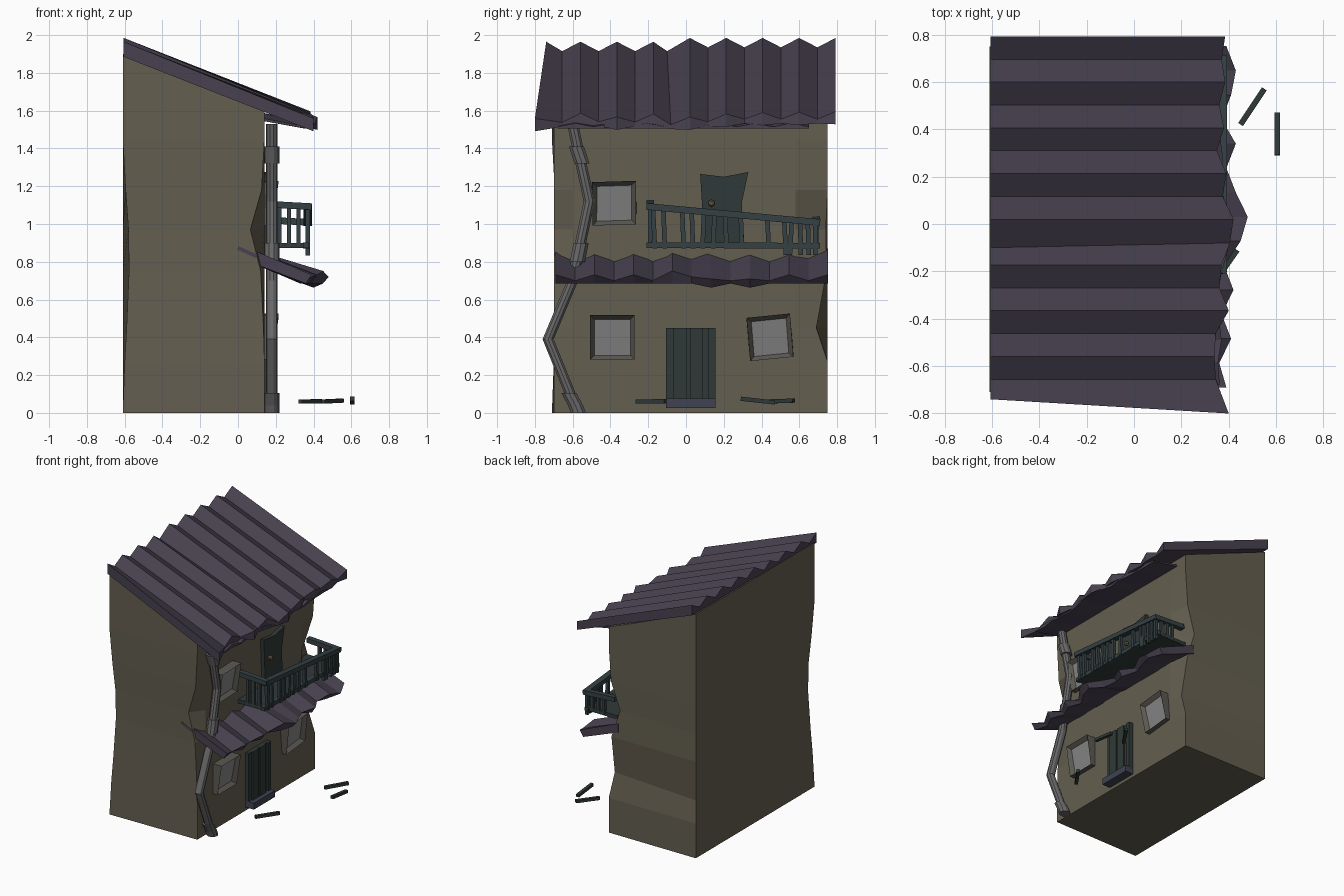
import bpy, bmesh, math, random
from mathutils import Vector, Matrix

if "Cube" in bpy.data.objects:
    bpy.data.objects.remove(bpy.data.objects["Cube"])

random.seed(4)

def material(name, rgb):
    m = bpy.data.materials.new(name)
    m.diffuse_color = (*rgb, 1)
    m.use_nodes = True
    m.node_tree.nodes["Principled BSDF"].inputs["Base Color"].default_value = m.diffuse_color
    return m

WALL = material("plaster", (.127, .113, .08))
ROOF = material("purple_sheet", (.064, .053, .08))
GREEN = material("dark_green_wood", (.03, .042, .04))
RAIL = material("rail_wood", (.035, .052, .056))
PIPE = material("pipe_metal", (.14, .14, .14))
FRAME = material("window_frame", (.105, .1, .085))
PANE = material("window_pane", (.24, .24, .24))
STEP = material("step_stone", (.05, .055, .085))
BRASS = material("knob", (.2, .15, .09))

def finish(name, bm, *mats):
    bmesh.ops.recalc_face_normals(bm, faces=bm.faces)
    me = bpy.data.meshes.new(name)
    bm.to_mesh(me)
    bm.free()
    for m in mats:
        me.materials.append(m)
    ob = bpy.data.objects.new(name, me)
    bpy.context.collection.objects.link(ob)
    return ob

def loft(name, rings, mat):
    bm = bmesh.new()
    rows = [[bm.verts.new(p) for p in r] for r in rings]
    n = len(rows[0])
    for a, b in zip(rows, rows[1:]):
        for i in range(n):
            j = (i + 1) % n
            bm.faces.new((a[i], a[j], b[j], b[i]))
    bm.faces.new(rows[0][::-1])
    bm.faces.new(rows[-1])
    return finish(name, bm, mat)

def beam(name, a, b, w, h, mat):
    a, b = Vector(a), Vector(b)
    d = (b - a).normalized()
    ref = Vector((0, 0, 1)) if abs(d.z) < .8 else Vector((1, 0, 0))
    s = d.cross(ref).normalized()
    u = s.cross(d)
    sq = [s*w/2*i + u*h/2*j for i, j in ((-1, -1), (1, -1), (1, 1), (-1, 1))]
    return loft(name, [[a + q for q in sq], [b + q for q in sq]], mat)

def box(name, x, y, z, mat):
    c = [(x[0], y[0]), (x[1], y[0]), (x[1], y[1]), (x[0], y[1])]
    return loft(name, [[(*p, k) for p in c] for k in z], mat)

# Crooked house body: corners pinch in at mid height
def body_ring(z, back, near, far_x, far_y):
    pts = [(-.61 + back, -.71 + back), (.14 - near, -.7), (.14, -.6),
           (.14, .58), (.14 - far_x, .75 - far_y), (-.61, .75)]
    top = z is None
    return [(x, y, 1.9 - .4*(x + .61) if top else z) for x, y in pts]

loft("house_body", [body_ring(0, 0, 0, 0, 0), body_ring(.27, .01, 0, 0, 0),
                    body_ring(.45, .02, .005, .01, .06), body_ring(.75, .033, .02, .02, .005),
                    body_ring(.97, .03, .075, .09, .01), body_ring(1.18, .015, .015, .02, 0),
                    body_ring(1.45, 0, 0, 0, 0), body_ring(None, 0, 0, 0, 0)], WALL)

# Corrugated sheet with a flat underside; rows of (y_back, y_front, back, front, front_x)
def sheet(name, rows, xb, thick_b, thick_f, drop=0):
    rings = []
    for yb, yf, bb, bf, hb, hf, xf in rows:
        rings.append([(xb, yb, bb), (xf - drop, yf, bf),
                      (xf, yf, bf + thick_f + hf), (xb, yb, bb + thick_b + hb)])
    return loft(name, rings, ROOF)

edge = [.4, .345, .34, .345, .4, .36, .37, .405, .42, .375, .39, .35, .38, .36, .385, .37, .385]
rows = []
for i, xf in enumerate(edge):
    y = .02 + (i - 8)*.0965
    peak = i % 2 == 0
    base = 1.885 if i < 8 else 1.905
    yb = max(y, -.74)
    yf = -.8 if i == 0 else min(y, .795)
    if i == 7:
        yb, yf = -.1, -.08
    rows.append((yb, yf, base, 1.49 + .4*(.4 - xf) + .02*(y + .8),
                 .06 if peak else .01, .05 if peak else .005, xf))
sheet("main_roof", rows, -.605, .02, .018)

# Short ragged layer below the eave
rows = []
for i in range(15):
    y = -.68 + i*.095
    h = .03 if i % 2 else 0
    xf = .35 + random.uniform(0, .05)
    rows.append((y, y, 1.555, 1.505, h, h*.6, xf))
sheet("eave_layer", rows, .08, .015, .01)

# Awning over the ground floor
tips = [.39, .36, .41, .37, .42, .38, .45, .48, .43, .39, .43, .37, .41, .43, .39]
rows = []
for i, xf in enumerate(tips):
    y = -.69 + i*.1029
    h = .035 if i % 2 == 0 else 0
    low = .685 - (.022 if i in (8, 10) else 0)
    rows.append((y, y, .80, low, h, h*.9 + (.02 if xf > .44 else 0), xf))
sheet("awning", rows, .06, .035, .015, .03)
box("awning_side_flap", (-.01, .1), (-.7, -.69), (.83, .85), ROOF).data.transform(
    Matrix.Translation((.05, 0, .84)) @ Matrix.Rotation(.42, 4, 'Y') @ Matrix.Translation((-.05, 0, -.83)))

# Windows: inset frames leaning outward at the top
def window(name, y, z, s, turn, skew):
    bm = bmesh.new()
    bmesh.ops.create_cube(bm, size=1)
    bmesh.ops.scale(bm, vec=(.1, s, s), verts=bm.verts)
    f = max(bm.faces, key=lambda f: f.calc_center_median().x)
    for v in f.verts:
        v.co.x += .035 if v.co.z > 0 else 0
        v.co.y += skew*v.co.z
    bmesh.ops.inset_region(bm, faces=[f], thickness=.032)
    f.material_index = 1
    for v in f.verts:
        v.co.x -= .03
    bm.transform(Matrix.Translation((.13, y, z)) @ Matrix.Rotation(turn, 4, 'X'))
    finish(name, bm, FRAME, PANE)

window("lower_left_window", -.39, .4, .235, 0, 0)
window("lower_right_window", .445, .4, .23, .1, .02)
window("upper_left_window", -.38, 1.11, .23, .03, .03)

# Ground door of planks, with step
ys = [-.105, -.07, .005, .02, .09, .12, .155]
for i, (a, b) in enumerate(zip(ys, ys[1:])):
    box(f"door_plank_{i}", (.1, .165 + .012*(i % 2)), (a, b), (.06, .45), GREEN)
box("door_step", (.1, .21), (-.105, .155), (.025, .075), STEP)

# Warped balcony door and knob
outline = [(.09, .88), (.31, .88), (.295, 1.11), (.33, 1.275), (.2, 1.25), (.075, 1.265), (.085, 1.1)]
loft("balcony_door", [[(x, y, z) for y, z in outline] for x in (.1, .17)], GREEN)
bm = bmesh.new()
bmesh.ops.create_icosphere(bm, subdivisions=1, radius=.02, matrix=Matrix.Translation((.185, .135, 1.11)))
finish("door_knob", bm, BRASS)

# Balcony floor and railing
box("balcony_floor", (.1, .36), (-.2, .7), (.872, .9), GREEN)
def top(y):
    return 1.092 - .085*(y + .19)/.89
L, R, FX = -.19, .69, .37
beam("front_rail", (FX, L - .01, top(L)), (FX, R + .02, top(R)), .045, .035, RAIL)
beam("bottom_rail", (FX - .01, L - .02, .888), (FX - .01, R + .02, .885), .03, .03, RAIL)
for n, y in (("left", L), ("right", R)):
    beam(n + "_side_rail", (.12, y, top(y) + .015), (FX + .02, y, top(y)), .04, .035, RAIL)
    for i, x in enumerate((.22, .27, .32)):
        beam(f"{n}_side_post_{i}", (x, y, .88), (x, y, top(y)), .022, .022, RAIL)
for i, y in enumerate((-.175, -.12, -.02, .03, .095, .15, .21, .29, .43, .52, .56, .605, .645, .685)):
    low = .835 if y > .5 else .87
    beam(f"front_post_{i}", (FX, y + random.uniform(-.012, .012), low), (FX, y, top(y)), .024, .024, RAIL)

# Bent drainpipe with collars
def tube(name, path, r):
    loft(name, [[(.178 + r*math.cos(k*math.tau/10), y + r*math.sin(k*math.tau/10), z)
                 for k in range(10)] for y, z in path], PIPE)

tube("drainpipe", [(-.575, .01), (-.6, .07), (-.73, .39), (-.6, .7), (-.575, .82),
                   (-.512, 1.12), (-.56, 1.34), (-.6, 1.53)], .031)
tube("upper_collar", [(-.55, 1.32), (-.58, 1.41)], .042)
tube("middle_collar", [(-.575, .8), (-.555, .9)], .042)
tube("foot_collar", [(-.57, 0), (-.585, .04), (-.62, .105)], .042)

# Broken rail pieces lying on the ground
for i, (a, b) in enumerate((((.45, .42, .06), (.55, .57, .065)), ((.605, .29, .075), (.605, .47, .055)),
                            ((.33, -.26, .06), (.435, -.11, .062)))):
    beam(f"fallen_stick_{i}", a, b, .024, .022, GREEN)
